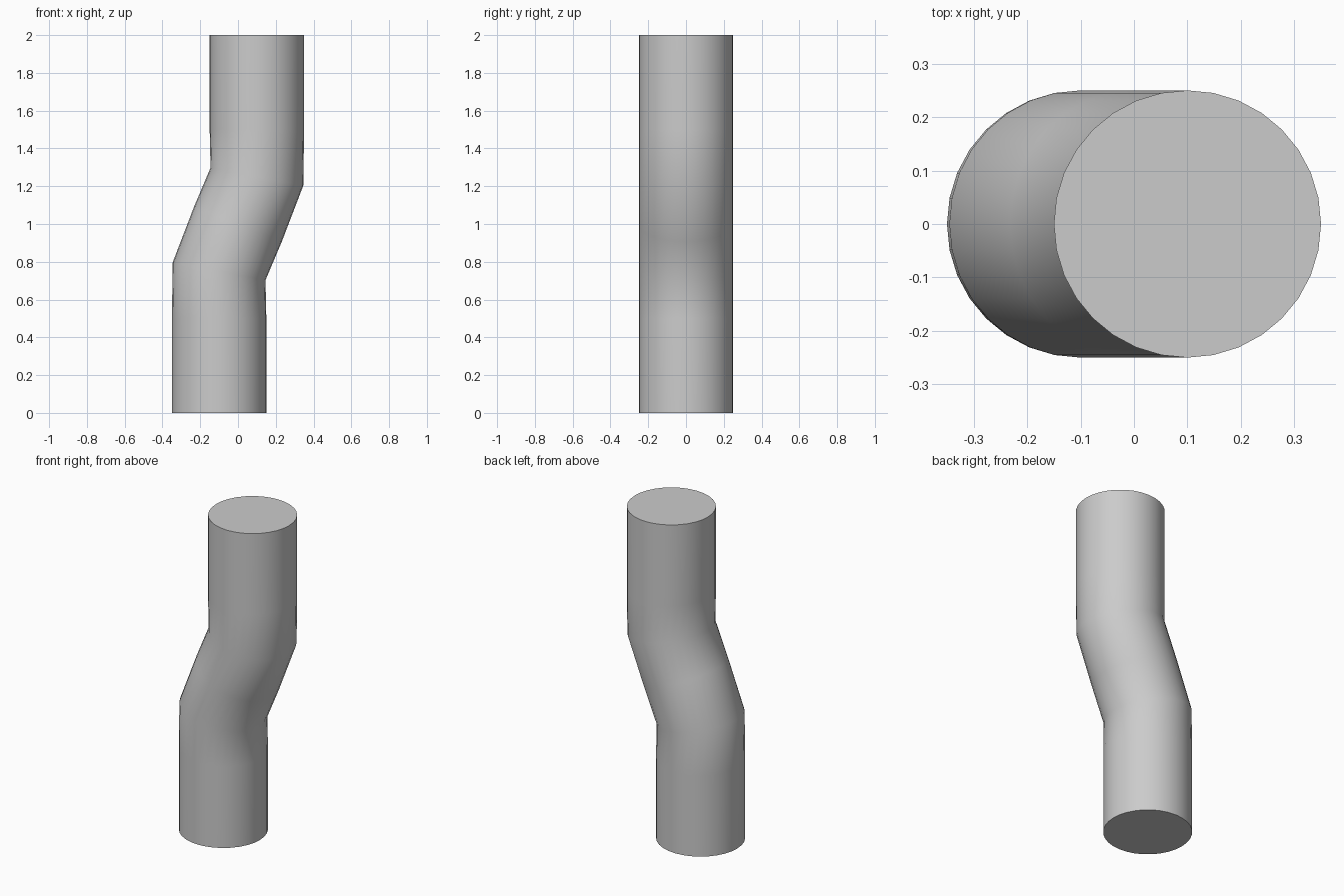
import bpy, bmesh, math

if "Cube" in bpy.data.objects:
    bpy.data.objects.remove(bpy.data.objects["Cube"])

SIDES, RADIUS = 32, 0.25
BEND = math.atan2(0.2, 0.5)  # lean of the middle section

# Pipe rings: centre x, centre z, tilt about y
rings = [(-0.1, 0.0, 0), (-0.1, 0.5, 0), (-0.1, 0.75, BEND / 2), (0.0, 1.0, BEND),
         (0.1, 1.25, BEND / 2), (0.1, 1.5, 0), (0.1, 2.0, 0)]

bm = bmesh.new()


def add_ring(cx, cz, tilt):
    verts = []
    for i in range(SIDES):
        a = 2 * math.pi * i / SIDES
        r = RADIUS * math.cos(a)
        verts.append(bm.verts.new((cx + r * math.cos(tilt), RADIUS * math.sin(a),
                                   cz - r * math.sin(tilt))))
    return verts


loops = [add_ring(*r) for r in rings]

# Smooth wall between neighbouring rings
for low, high in zip(loops, loops[1:]):
    for i in range(SIDES):
        j = (i + 1) % SIDES
        bm.faces.new((low[i], low[j], high[j], high[i]))

# Flat end caps
bm.faces.new(loops[0][::-1])
bm.faces.new(loops[-1])

mesh = bpy.data.meshes.new("offset_pipe")
bm.to_mesh(mesh)
bm.free()
pipe = bpy.data.objects.new("offset_pipe", mesh)
bpy.context.collection.objects.link(pipe)

# Smooth shading with crisp cap rims
bpy.context.view_layer.objects.active = pipe
pipe.select_set(True)
bpy.ops.object.shade_smooth_by_angle(angle=math.radians(40))
